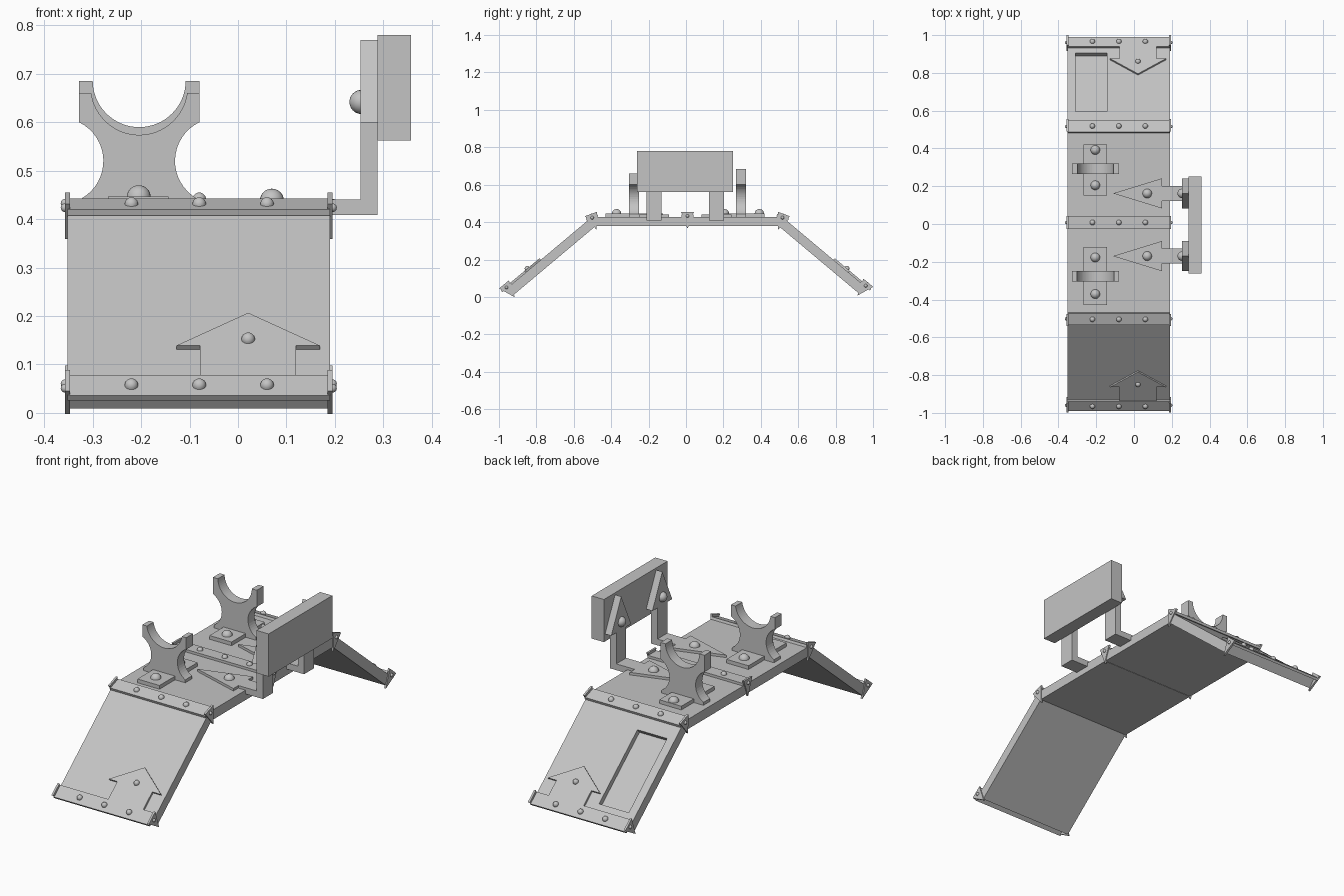
import bpy, bmesh, math
from mathutils import Matrix, Vector

cube = bpy.data.objects.get("Cube")
if cube:
    bpy.data.objects.remove(cube, do_unlink=True)

grey = bpy.data.materials.new("plain_grey")
grey.use_nodes = True
COLOUR = (0.55, 0.55, 0.55, 1)
grey.diffuse_color = COLOUR
grey.node_tree.nodes["Principled BSDF"].inputs["Base Color"].default_value = COLOUR

X, Y, Z = Vector((1, 0, 0)), Vector((0, 1, 0)), Vector((0, 0, 1))
LEFT, RIGHT = 0.19, -0.352      # side edges of the deck and ramps
TOP, THICK = 0.428, 0.05        # deck surface and board thickness
SLOPE = math.radians(40)


def frame(u, v, w, origin=(0, 0, 0)):
    """Matrix that maps local axes onto u, v, w."""
    m = Matrix((u, v, w)).transposed().to_4x4()
    m.translation = origin
    return m


def tilted(sign, y, z, angle):
    """Surface frame: local y runs outward and down, local z is the normal."""
    c, s = math.cos(angle), math.sin(angle)
    return frame(X, Vector((0, sign * c, -s)), Vector((0, sign * s, c)), (0, sign * y, z))


def finish(name, bm, m):
    bm.transform(m)
    bmesh.ops.recalc_face_normals(bm, faces=bm.faces)
    mesh = bpy.data.meshes.new(name)
    bm.to_mesh(mesh)
    bm.free()
    mesh.materials.append(grey)
    ob = bpy.data.objects.new(name, mesh)
    bpy.context.collection.objects.link(ob)
    return ob


def prism(name, m, pts, low, high):
    bm = bmesh.new()
    face = bm.faces.new([bm.verts.new((p[0], p[1], low)) for p in pts])
    ext = bmesh.ops.extrude_face_region(bm, geom=[face])
    verts = [g for g in ext["geom"] if isinstance(g, bmesh.types.BMVert)]
    bmesh.ops.translate(bm, verts=verts, vec=(0, 0, high - low))
    return finish(name, bm, m)


def box(name, m, x0, x1, y0, y1, z0, z1):
    return prism(name, m, [(x0, y0), (x1, y0), (x1, y1), (x0, y1)], z0, z1)


def rivet(name, m, pos, r):
    """Smooth dome rising along local z."""
    bm = bmesh.new()
    bmesh.ops.create_uvsphere(bm, u_segments=20, v_segments=12, radius=r)
    bmesh.ops.delete(bm, geom=[v for v in bm.verts if v.co.z < -r * 0.1], context="VERTS")
    for f in bm.faces:
        f.smooth = True
    return finish(name, bm, m @ Matrix.Translation(pos))


def arrow(head, tail, head_len, length):
    """Arrow outline with its tip at the origin, pointing along +v."""
    return [(0, 0), (head, -head_len), (tail, -head_len), (tail, -length),
            (-tail, -length), (-tail, -head_len), (-head, -head_len)]


def joint(name, m):
    """Riveted cover strip with a pinned triangular cap at either end."""
    box(name + "_strip", m, RIGHT, LEFT, -0.033, 0.033, 0, 0.013)
    for x in (-0.22, -0.08, 0.06):
        rivet(name + "_rivet", m, (x, 0, 0.013), 0.014)
    side = m @ frame(Y, Z, X)
    for edge, out in ((RIGHT, -1), (LEFT, 1)):
        prism(name + "_cap", side, [(-0.034, 0.026), (0.034, 0.026), (0, -0.064)],
              edge - 0.005, edge + 0.005)
        rivet(name + "_pin", m @ frame(Y, Z, X * out), (0, 0.005, out * edge + 0.005), 0.009)


def ramp(name, sign, y, length):
    m = tilted(sign, y, 0.42, SLOPE)
    board = box(name, m, RIGHT, LEFT, 0, length, -THICK, 0)
    # Sunken slot
    cutter = box(name + "_cutter", m, -0.31, -0.142, 0.093, 0.498, -0.026, 0.03)
    cutter.hide_render = True
    mod = board.modifiers.new("slot", "BOOLEAN")
    mod.operation, mod.solver, mod.object = "DIFFERENCE", "EXACT", cutter
    bpy.context.view_layer.objects.active = board
    bpy.ops.object.modifier_apply(modifier=mod.name)
    bpy.data.objects.remove(cutter, do_unlink=True)
    # Raised arrow plate pointing up the slope
    plate = m @ frame(X, -Y, Z, (0.021, 0.345, 0))
    prism(name + "_arrow", plate, arrow(0.148, 0.099, 0.105, 0.21), 0, 0.011)
    rivet(name + "_arrow_rivet", m, (0.021, 0.43, 0.011), 0.014)
    joint(name + "_foot", m @ Matrix.Translation((0, length, 0)))


def stand(name, y, top, cradle_z, cradle_r):
    """Forked cradle with a concave waist, standing on the deck."""
    half, waist, waist_z, arm_z, foot_z = 0.124, 0.074, 0.52, 0.60, 0.443
    r = ((half - waist) ** 2 + (arm_z - waist_z) ** 2) / (2 * (half - waist))
    low = math.asin((foot_z - waist_z) / r)
    high = math.asin((arm_z - waist_z) / r)
    lip = math.asin((cradle_z - top) / cradle_r)
    # Right half of the outline: foot, waist curve, arm, cradle curve
    right = [(waist + r - r * math.cos(low), TOP)]
    for i in range(17):
        t = low + (high - low) * i / 16
        right.append((waist + r - r * math.cos(t), waist_z + r * math.sin(t)))
    right.append((half, top))
    for i in range(17):
        t = lip + (math.pi / 2 - lip) * i / 16
        right.append((cradle_r * math.cos(t), cradle_z - cradle_r * math.sin(t)))
    left = [(-u, v) for u, v in reversed(right[:-1])]
    prism(name, frame(X, Z, Y, (-0.204, y, 0)), right + left, -0.027, 0.027)


# Deck in two halves
for name, y0, y1 in (("front_deck", -0.493, 0.007), ("back_deck", 0.009, 0.51)):
    box(name, Matrix(), RIGHT, LEFT, y0, y1, TOP - THICK, TOP)
joint("middle_joint", Matrix.Translation((0, 0.008, TOP)))
joint("front_joint", tilted(-1, 0.50, 0.419, SLOPE / 2))
joint("back_joint", tilted(1, 0.514, 0.419, SLOPE / 2))

# Ramps
ramp("front_ramp", -1, 0.512, 0.58)
ramp("back_ramp", 1, 0.524, 0.566)

# Cradle stands and their base plates
stand("front_stand", -0.277, 0.66, 0.674, 0.1)
stand("back_stand", 0.293, 0.685, 0.686, 0.096)
for name, y0, y1, rivets in (("front_base", -0.43, -0.122, (-0.371, -0.177)),
                             ("back_base", 0.152, 0.42, (0.205, 0.392))):
    box(name, Matrix(), -0.268, -0.143, y0, y1, TOP, 0.447)
    for y in rivets:
        rivet(name + "_rivet", Matrix(), (-0.205, y, 0.445), 0.025)

# Bent brackets with an arrow head at each end
for name, y in (("front_bracket", -0.17), ("back_bracket", 0.162)):
    prism(name + "_foot", frame(Y, -X, Z, (-0.111, y, 0)),
          arrow(0.08, 0.04, 0.26, 0.399), 0.409, 0.441)
    prism(name + "_post", frame(Y, Z, X, (0, y, 0.77)),
          arrow(0.08, 0.04, 0.17, 0.361), 0.253, 0.288)
    rivet(name + "_foot_rivet", Matrix(), (0.07, y, 0.438), 0.025)
    rivet(name + "_post_rivet", frame(Y, Z, -X, (0.255, y, 0.642)), (0, 0, 0), 0.025)

# Side panel
box("side_panel", Matrix(), 0.288, 0.357, -0.262, 0.252, 0.562, 0.78)
